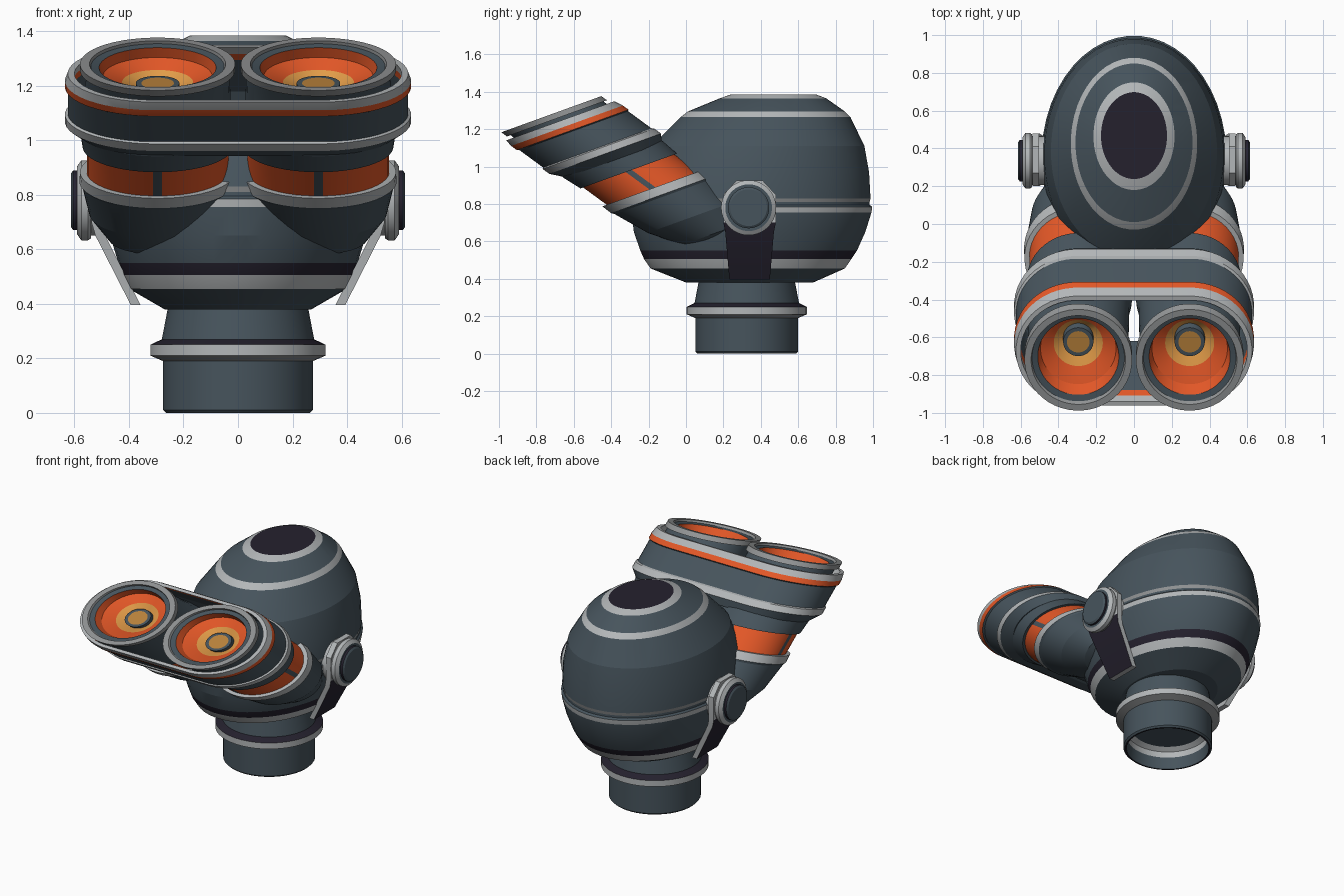
import bpy, bmesh, math
from mathutils import Vector

cube = bpy.data.objects.get("Cube")
if cube:
    bpy.data.objects.remove(cube, do_unlink=True)

SEG = 48
COLOURS = {
    "slate": (0.062, 0.088, 0.108),
    "light_grey": (0.45, 0.47, 0.48),
    "mid_grey": (0.28, 0.29, 0.295),
    "dark_purple": (0.018, 0.015, 0.027),
    "orange": (0.76, 0.095, 0.02),
    "amber": (0.76, 0.33, 0.065),
    "deep_amber": (0.50, 0.23, 0.045),
}
NAMES = list(COLOURS)
MATS = []
for name, rgb in COLOURS.items():
    m = bpy.data.materials.new(name)
    m.use_nodes = True
    m.diffuse_color = (*rgb, 1)
    bsdf = m.node_tree.nodes["Principled BSDF"]
    bsdf.inputs["Base Color"].default_value = (*rgb, 1)
    bsdf.inputs["Roughness"].default_value = 0.6
    MATS.append(m)
SLATE, LIGHT, MID, PURPLE, ORANGE, AMBER, DEEP = range(len(NAMES))


def finish(name, bm, angle=12):
    bmesh.ops.recalc_face_normals(bm, faces=bm.faces)
    me = bpy.data.meshes.new(name)
    bm.to_mesh(me)
    bm.free()
    for m in MATS:
        me.materials.append(m)
    ob = bpy.data.objects.new(name, me)
    bpy.context.collection.objects.link(ob)
    bpy.ops.object.select_all(action='DESELECT')
    ob.select_set(True)
    bpy.context.view_layer.objects.active = ob
    bpy.ops.object.shade_smooth_by_angle(angle=math.radians(angle))
    return ob


def ring(c, u, v, spread=0):
    """Ellipse around c with half axes u and v, pulled apart along x by spread."""
    pts = []
    for i in range(SEG):
        a = 2 * math.pi * (i + 0.5) / SEG
        p = Vector(c) + Vector(u) * math.cos(a) + Vector(v) * math.sin(a)
        p.x += math.copysign(spread, math.cos(a))
        pts.append(p)
    return pts


def loft(name, rings, cols, caps=(SLATE, SLATE), closed=False, notch=None):
    """Skin rings; cols holds one colour per band, notch breaks that colour in quarters."""
    bm = bmesh.new()
    vs = [[bm.verts.new(p) for p in r] for r in rings]
    if closed:
        vs.append(vs[0])
    for k, col in enumerate(cols):
        for i in range(SEG):
            j = (i + 1) % SEG
            f = bm.faces.new((vs[k][i], vs[k][j], vs[k + 1][j], vs[k + 1][i]))
            f.material_index = SLATE if col == notch and k > 9 and i % 12 == 11 else col
    if not closed:
        for r, col in zip((vs[0], vs[-1]), caps):
            bm.faces.new(r).material_index = col
    return finish(name, bm)


# Head: stacked ellipses (z, centre y, half width, half depth, colour of band above)
head = [
    (0.38, 0.34, 0.27, 0.34, SLATE),
    (0.455, 0.33, 0.40, 0.52, LIGHT),
    (0.505, 0.33, 0.425, 0.555, PURPLE),
    (0.55, 0.335, 0.44, 0.58, SLATE),
    (0.65, 0.34, 0.47, 0.62, SLATE),
    (0.755, 0.35, 0.487, 0.643, LIGHT),
    (0.785, 0.35, 0.49, 0.647, SLATE),
    (0.795, 0.35, 0.48, 0.633, SLATE),
    (0.81, 0.35, 0.48, 0.633, MID),
    (0.83, 0.35, 0.485, 0.638, SLATE),
    (0.97, 0.365, 0.475, 0.615, SLATE),
    (1.11, 0.385, 0.44, 0.57, SLATE),
    (1.265, 0.425, 0.335, 0.455, LIGHT),
    (1.295, 0.43, 0.31, 0.42, SLATE),
    (1.365, 0.465, 0.215, 0.285, LIGHT),
    (1.385, 0.468, 0.175, 0.23, PURPLE),
]
loft("head", [ring((0, cy, z), (rx, 0, 0), (0, ry, 0)) for z, cy, rx, ry, _ in head],
     [h[4] for h in head[:-1]], (SLATE, PURPLE))

# Neck: hollow collar, from the inner ceiling down and back up the outside
neck = [
    (0.14, 0.22, LIGHT), (0.12, 0.25, LIGHT), (0.08, 0.25, SLATE), (0.0, 0.255, PURPLE),
    (0.0, 0.265, SLATE), (0.01, 0.275, SLATE), (0.19, 0.275, MID), (0.21, 0.322, LIGHT),
    (0.25, 0.322, PURPLE), (0.27, 0.28, SLATE), (0.40, 0.255, SLATE),
]
loft("neck", [ring((0, 0.325, z), (r, 0, 0), (0, r, 0)) for z, r, _ in neck],
     [n[2] for n in neck[:-1]])

# Slanted sections for the eye barrels
TILT = Vector((0, 0.94, 0.34))


def eye_ring(x, t, r, depth=1.0, spread=0):
    c = (x, -0.72 + 0.6 * t, 1.28 - 0.44 * t)
    return ring(c, (r, 0, 0), TILT * r * depth, spread)


# Eye barrels: pupil, bowl, rim, then down the outside (t, radius, colour of next band)
eye = [
    (0.16, 0.06, SLATE), (0.16, 0.08, SLATE), (0.20, 0.08, AMBER), (0.15, 0.13, ORANGE),
    (0.10, 0.20, ORANGE), (0.03, 0.215, SLATE), (0.02, 0.245, MID), (0.0, 0.25, MID),
    (0.0, 0.285, MID), (0.05, 0.285, SLATE), (0.05, 0.265, SLATE), (0.45, 0.27, SLATE),
    (0.55, 0.285, SLATE), (0.69, 0.275, SLATE), (0.69, 0.26, ORANGE), (0.90, 0.26, LIGHT),
    (0.90, 0.285, LIGHT), (0.98, 0.287, SLATE), (1.0, 0.278, SLATE), (1.25, 0.25, SLATE),
    (1.45, 0.18, SLATE), (1.52, 0.08, SLATE),
]
for side, s in (("left", 1), ("right", -1)):
    loft(side + "_eye_barrel", [eye_ring(0.295 * s, t, r) for t, r, _ in eye],
         [e[2] for e in eye[:-1]], (DEEP, SLATE), notch=ORANGE)

# Shared housing: an open oblong sleeve round both barrels
sleeve = [
    (0.08, 0.325, LIGHT), (0.14, 0.335, ORANGE), (0.19, 0.335, SLATE), (0.20, 0.325, SLATE),
    (0.41, 0.325, LIGHT), (0.42, 0.335, LIGHT), (0.48, 0.335, SLATE), (0.56, 0.285, SLATE),
    (0.56, 0.265, SLATE), (0.45, 0.30, SLATE), (0.19, 0.305, ORANGE), (0.14, 0.305, LIGHT),
    (0.08, 0.30, LIGHT),
]
loft("eye_housing", [eye_ring(0, t, r, 0.95, 0.3) for t, r, _ in sleeve],
     [p[2] for p in sleeve], closed=True)

# Ear discs and their bent struts
ear = [
    (0.46, 0.13, LIGHT), (0.54, 0.13, LIGHT), (0.54, 0.14, LIGHT), (0.55, 0.147, LIGHT),
    (0.575, 0.147, LIGHT), (0.59, 0.125, SLATE), (0.59, 0.11, PURPLE), (0.605, 0.11, SLATE),
    (0.613, 0.098, SLATE),
]
strut = [  # x, z, half width
    (0.375, 0.395, 0.108), (0.505, 0.65, 0.13), (0.52, 0.70, 0.14),
    (0.52, 0.85, 0.14), (0.52, 0.925, 0.07),
]
for side, s in (("left", 1), ("right", -1)):
    loft(side + "_ear", [ring((x * s, 0.335, 0.78), (0, r, 0), (0, 0, r)) for x, r, _ in ear],
         [e[2] for e in ear[:-1]])
    bm = bmesh.new()
    rows = []
    for x, z, w in strut:
        corners = ((-0.018, -w), (0.018, -w), (0.018, w), (-0.018, w))
        rows.append([bm.verts.new(((x + dx) * s, 0.34 + dy, z)) for dx, dy in corners])
    for a, b in zip(rows, rows[1:]):
        for i in range(4):
            j = (i + 1) % 4
            f = bm.faces.new((a[i], a[j], b[j], b[i]))
            low = f.calc_center_median().z < 0.69
            f.material_index = PURPLE if i == 1 and low else LIGHT
    for r in (rows[0], rows[-1]):
        bm.faces.new(r).material_index = LIGHT
    finish(side + "_strut", bm)
